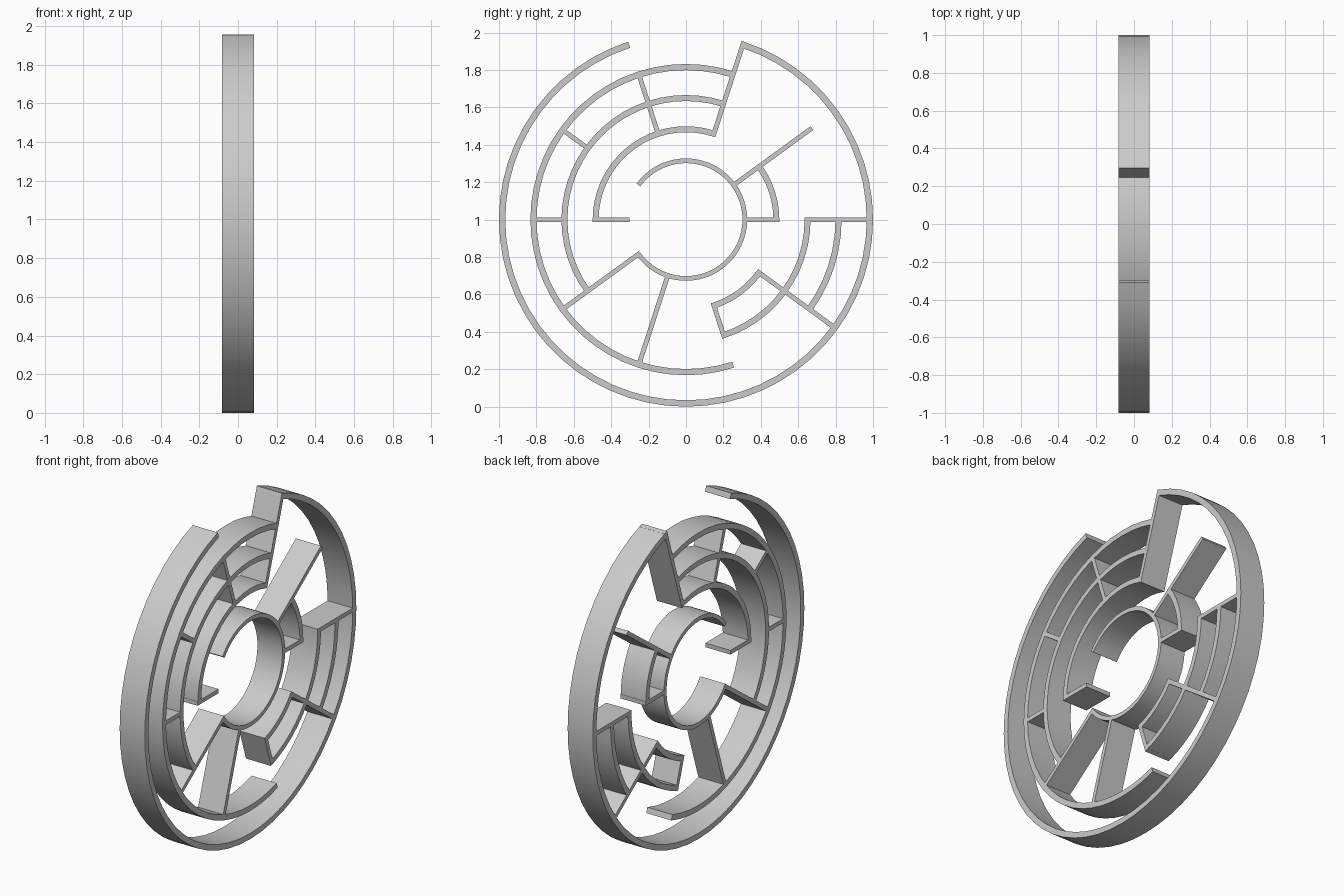
import bpy, bmesh
from math import radians, cos, sin

if "Cube" in bpy.data.objects:
    bpy.data.objects.remove(bpy.data.objects["Cube"])

DEPTH = 0.083      # half depth along x
CZ = 1.0           # height of the wheel centre
STEP = 6           # degrees per arc segment
SPOKE = 0.0125     # half thickness of the straight walls


def extrude_strip(bm, pairs):
    """Solid bar swept through (inner, outer) pairs of y, z points."""
    loops = []
    for (a, b) in pairs:
        loops.append([bm.verts.new((x, p[0], p[1] + CZ))
                      for x, p in ((-DEPTH, a), (-DEPTH, b), (DEPTH, b), (DEPTH, a))])
    for l0, l1 in zip(loops, loops[1:]):
        for i in range(4):
            j = (i + 1) % 4
            bm.faces.new((l0[i], l0[j], l1[j], l1[i]))
    bm.faces.new(loops[0][::-1])
    bm.faces.new(loops[-1])


def arc(bm, r0, r1, start, end):
    pairs = []
    for deg in range(start, end + 1, STEP):
        c, s = cos(radians(deg)), sin(radians(deg))
        pairs.append(((r0 * c, r0 * s), (r1 * c, r1 * s)))
    extrude_strip(bm, pairs)


def spoke(bm, deg, r0, r1):
    c, s = cos(radians(deg)), sin(radians(deg))
    extrude_strip(bm, [((r * c + SPOKE * s, r * s - SPOKE * c),
                        (r * c - SPOKE * s, r * s + SPOKE * c)) for r in (r0, r1)])


def finish(bm, name):
    bmesh.ops.recalc_face_normals(bm, faces=bm.faces)
    me = bpy.data.meshes.new(name)
    bm.to_mesh(me)
    bm.free()
    ob = bpy.data.objects.new(name, me)
    bpy.context.collection.objects.link(ob)
    return ob


# curved walls: (inner radius, outer radius) -> angle spans
RINGS = [
    (0.966, 1.0, [(108, 432)]),
    (0.799, 0.832, [(72, 288), (324, 360)]),
    (0.634, 0.666, [(72, 216), (288, 360)]),
    (0.467, 0.499, [(72, 180), (0, 36), (288, 324)]),
    (0.302, 0.327, [(-144, 144)]),
]
bm = bmesh.new()
for r0, r1, spans in RINGS:
    for a, b in spans:
        arc(bm, r0, r1, a, b)
maze = finish(bm, "circular_maze_walls")

# straight radial walls: angle, start radius, end radius
SPOKES = [
    (0, 0.315, 0.5), (0, 0.634, 0.983), (36, 0.315, 0.832),
    (72, 0.467, 1.0), (108, 0.483, 0.816), (144, 0.65, 0.816),
    (180, 0.302, 0.5), (180, 0.65, 0.816), (216, 0.302, 0.816),
    (252, 0.315, 0.816), (288, 0.467, 0.666), (324, 0.467, 0.983),
]
bm = bmesh.new()
for s in SPOKES:
    spoke(bm, *s)
radial = finish(bm, "radial_walls")
radial.hide_render = True

# merge both wall sets into one clean solid
mod = maze.modifiers.new("join_walls", 'BOOLEAN')
mod.operation = 'UNION'
mod.solver = 'EXACT'
mod.object = radial
bpy.context.view_layer.objects.active = maze
maze.select_set(True)
bpy.ops.object.modifier_apply(modifier=mod.name)
bpy.data.objects.remove(radial)
bpy.ops.object.shade_smooth_by_angle(angle=radians(30))
